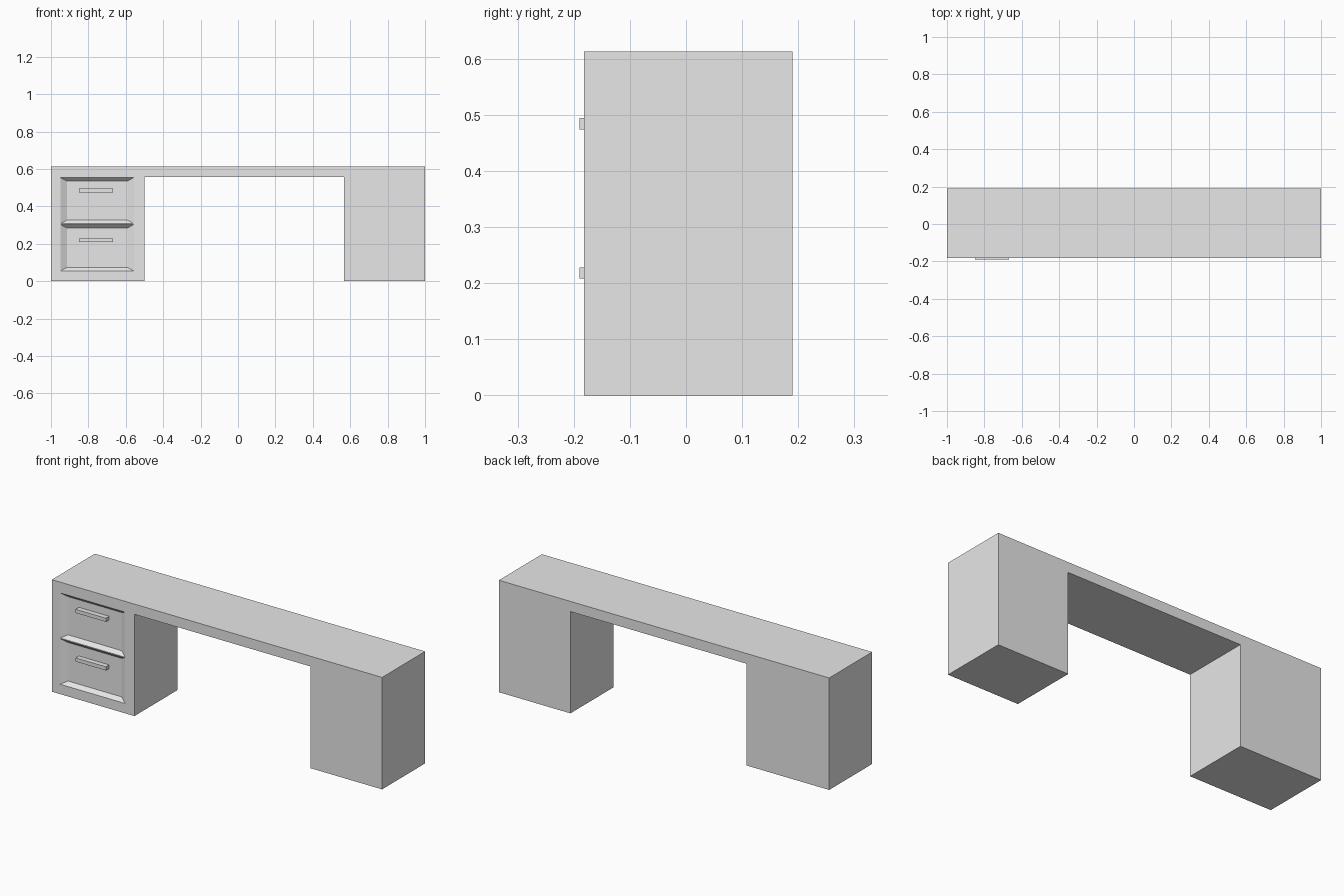
import bpy, bmesh
from mathutils import Vector

cube = bpy.data.objects.get("Cube")
if cube:
    bpy.data.objects.remove(cube, do_unlink=True)

grey = bpy.data.materials.new("light_grey")
grey.use_nodes = True
colour = (0.8, 0.8, 0.8, 1)
grey.diffuse_color = colour
grey.node_tree.nodes["Principled BSDF"].inputs["Base Color"].default_value = colour

FRONT, BACK, TOP, UNDER = -0.182, 0.19, 0.613, 0.557
PANEL = FRONT + 0.02          # plane of the recessed drawer panels


def finish(name, bm):
    bmesh.ops.recalc_face_normals(bm, faces=bm.faces)
    mesh = bpy.data.meshes.new(name)
    bm.to_mesh(mesh)
    bm.free()
    mesh.materials.append(grey)
    obj = bpy.data.objects.new(name, mesh)
    bpy.context.collection.objects.link(obj)


def ring(bm, x0, x1, z0, z1, y):
    return [bm.verts.new((x, y, z)) for x, z in ((x0, z0), (x1, z0), (x1, z1), (x0, z1))]


def bridge(bm, a, b):
    for i in range(4):
        j = (i + 1) % 4
        bm.faces.new((a[i], a[j], b[j], b[i]))


def box(name, x0, x1, y0, y1, z0, z1):
    bm = bmesh.new()
    a, b = ring(bm, x0, x1, z0, z1, y0), ring(bm, x0, x1, z0, z1, y1)
    bm.faces.new(a)
    bm.faces.new(b)
    bridge(bm, a, b)
    finish(name, bm)


# Desk body: bridge-shaped outline extruded front to back
bm = bmesh.new()
outline = [(-1, 0), (-0.5, 0), (-0.5, UNDER), (0.567, UNDER),
           (0.567, 0), (1, 0), (1, TOP), (-1, TOP)]
face = bm.faces.new([bm.verts.new((x, BACK, z)) for x, z in outline])
side = bmesh.ops.extrude_face_region(bm, geom=[face], use_keep_orig=True)
moved = [v for v in side["geom"] if isinstance(v, bmesh.types.BMVert)]
bmesh.ops.translate(bm, verts=moved, vec=Vector((0, FRONT - BACK, 0)))

# Open the front and refill it around the two drawer recesses
front = [f for f in bm.faces if all(abs(v.co.y - FRONT) < 1e-5 for v in f.verts)]
bmesh.ops.delete(bm, geom=front, context="FACES_ONLY")
xs = [-1, -0.95, -0.556, -0.5, 0.567, 1]
zs = [0, 0.054, 0.303, 0.307, UNDER - 0.003, UNDER, TOP]
for i in range(len(xs) - 1):
    for k in range(len(zs) - 1):
        if i == 3 and k < 5:
            continue                      # knee space
        cell = ring(bm, xs[i], xs[i + 1], zs[k], zs[k + 1], FRONT)
        if i == 1 and k in (1, 3):        # sloped recess with flat panel
            inner = ring(bm, xs[i] + 0.035, xs[i + 1] - 0.035,
                         zs[k] + 0.019, zs[k + 1] - 0.019, PANEL)
            bridge(bm, cell, inner)
            bm.faces.new(inner)
        else:
            bm.faces.new(cell)
bmesh.ops.remove_doubles(bm, verts=bm.verts, dist=1e-5)
finish("desk_body", bm)

# Bar handles
for name, z in (("upper_handle", 0.484), ("lower_handle", 0.218)):
    box(name, -0.85, -0.667, -0.19, PANEL, z - 0.01, z + 0.01)
